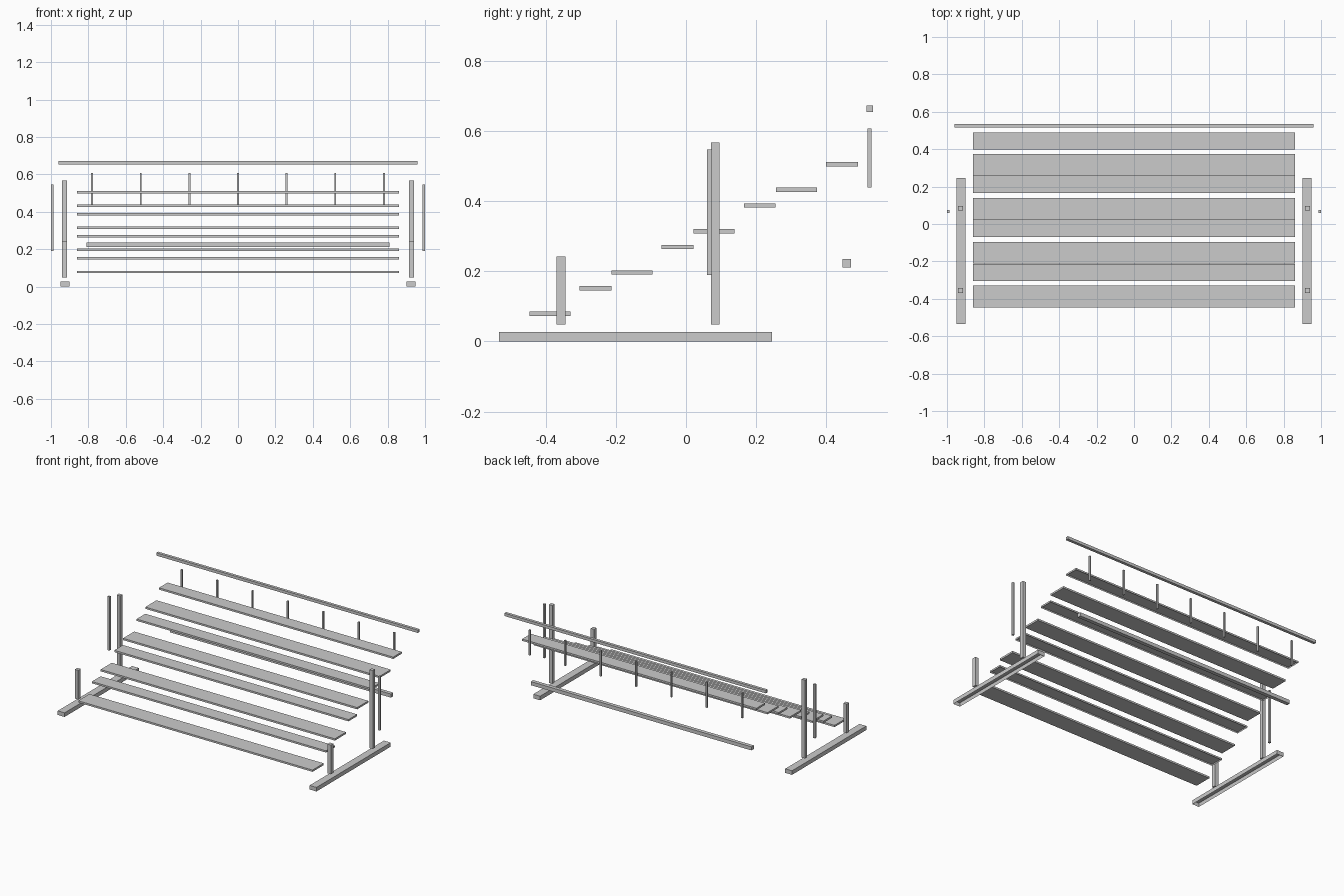
import bpy, bmesh

if "Cube" in bpy.data.objects:
    bpy.data.objects.remove(bpy.data.objects["Cube"])


def box(name, x, y, z):
    """Box from (min, max) ranges on each axis."""
    bm = bmesh.new()
    bmesh.ops.create_cube(bm, size=1)
    for v in bm.verts:
        v.co = [r[0] if c < 0 else r[1] for c, r in zip(v.co, (x, y, z))]
    me = bpy.data.meshes.new(name)
    bm.to_mesh(me)
    bm.free()
    ob = bpy.data.objects.new(name, me)
    bpy.context.collection.objects.link(ob)
    return ob


def tray(name, x, y, z, wall):
    """Box hollowed from below, like folded sheet metal."""
    ob = box(name, x, y, z)
    bm = bmesh.new()
    bm.from_mesh(ob.data)
    bm.normal_update()
    bottom = [f for f in bm.faces if f.normal.z < -0.9]
    bmesh.ops.inset_region(bm, faces=bottom, thickness=wall)
    for v in bottom[0].verts:
        v.co.z = z[1] - wall
    bm.to_mesh(ob.data)
    bm.free()
    return ob


# Four tiers of foot boards and raised seat boards
W = 0.86
for i in range(4):
    dy, dz = 0.2345 * i, 0.1178 * i
    box(f"foot_board_{i + 1}", (-W, W), (-0.447 + dy, -0.330 + dy), (0.073 + dz, 0.085 + dz))
    tray(f"seat_board_{i + 1}", (-W, W), (-0.304 + dy, -0.213 + dy), (0.146 + dz, 0.158 + dz), 0.004)

# Side parts, left and right
for side, s in (("left", -1), ("right", 1)):
    def xr(a, b):
        return tuple(sorted((s * a, s * b)))
    tray(f"{side}_ground_skid", xr(0.90, 0.95), (-0.534, 0.245), (0, 0.027), 0.005)
    box(f"{side}_front_post", xr(0.915, 0.94), (-0.369, -0.343), (0.048, 0.242))
    box(f"{side}_rear_post", xr(0.915, 0.94), (0.071, 0.095), (0.048, 0.568))
    box(f"{side}_guard_post", xr(0.986, 1.0), (0.060, 0.074), (0.190, 0.547))

# Rear cross brace
box("rear_cross_brace", (-0.81, 0.81), (0.446, 0.471), (0.211, 0.235))

# Back guard: top rail and balusters
box("top_rail", (-0.96, 0.96), (0.515, 0.534), (0.654, 0.673))
for i in range(7):
    x = (i - 3) * 0.26
    box(f"guard_baluster_{i + 1}", (x - 0.005, x + 0.005), (0.518, 0.529), (0.439, 0.607))
